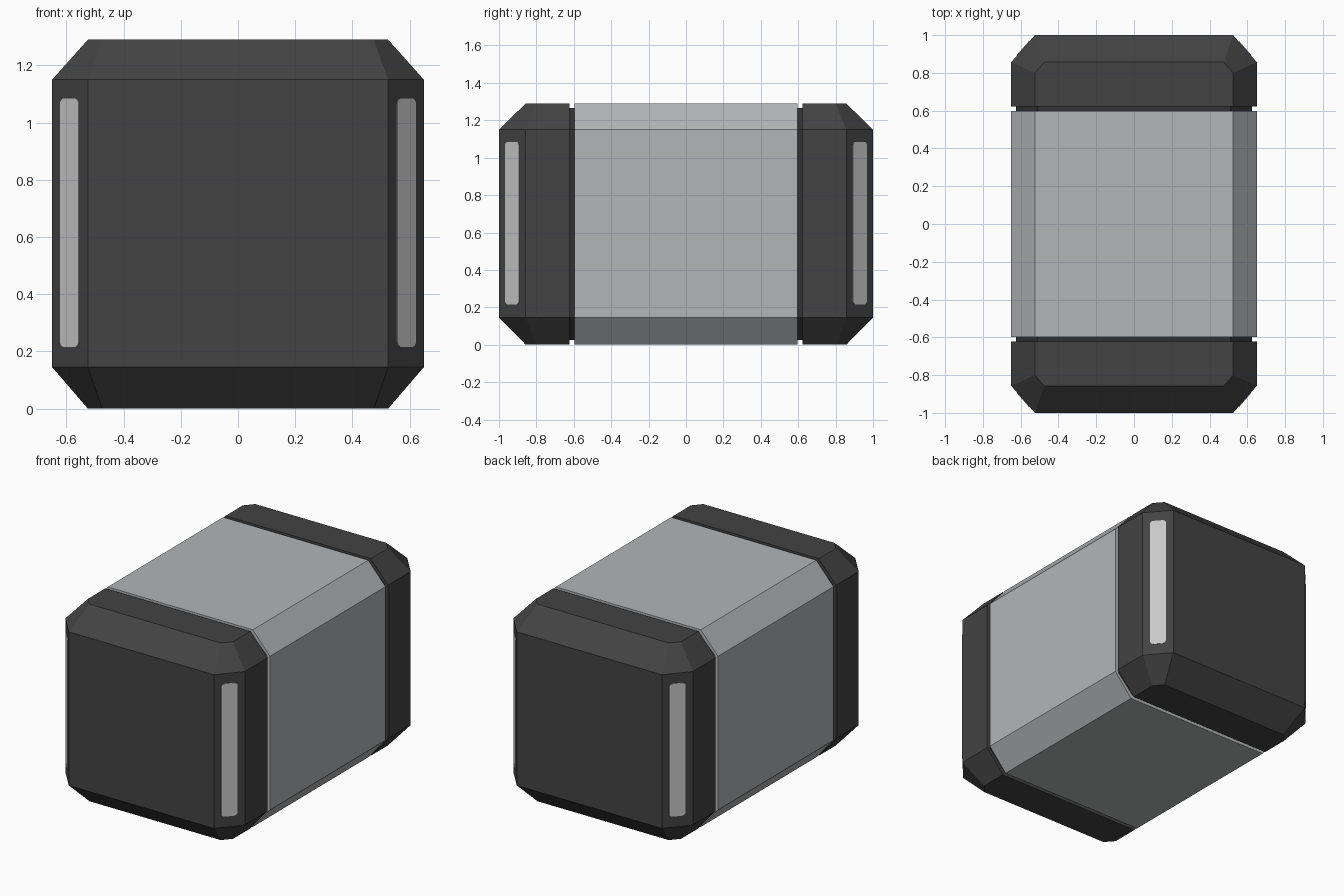
import bpy, bmesh, math
from mathutils import Vector

if "Cube" in bpy.data.objects:
    bpy.data.objects.remove(bpy.data.objects["Cube"])

W, WI = 0.65, 0.525            # outer half width, half width at chamfer
Z0, Z1, Z2, Z3 = 0.0, 0.145, 1.15, 1.29


def material(name, v):
    m = bpy.data.materials.new(name)
    m.diffuse_color = (v[0], v[1], v[2], 1)
    m.use_nodes = True
    m.node_tree.nodes["Principled BSDF"].inputs["Base Color"].default_value = m.diffuse_color
    return m


dark = material("charcoal", (0.056, 0.056, 0.056))
groove = material("groove black", (0.032, 0.032, 0.032))
light = material("body grey", (0.45, 0.46, 0.47))
pale = material("strip grey", (0.58, 0.58, 0.58))


def finish(name, bm, mat):
    bmesh.ops.recalc_face_normals(bm, faces=bm.faces)
    me = bpy.data.meshes.new(name)
    bm.to_mesh(me)
    bm.free()
    me.materials.append(mat)
    ob = bpy.data.objects.new(name, me)
    bpy.context.collection.objects.link(ob)
    return ob


def loft(name, rings, mat):
    """Skin a list of closed rings and cap both ends."""
    bm = bmesh.new()
    rows = [[bm.verts.new(p) for p in r] for r in rings]
    n = len(rows[0])
    for a, b in zip(rows, rows[1:]):
        for i in range(n):
            j = (i + 1) % n
            bm.faces.new((a[i], a[j], b[j], b[i]))
    bm.faces.new(rows[0])
    bm.faces.new(rows[-1])
    return finish(name, bm, mat)


def octagon(y, inset=0.0):
    w, wi, d = W - inset, WI - inset * 0.6, inset
    half = [(wi, Z0 + d), (w, Z1), (w, Z2), (wi, Z3 - d)]
    return [(x, y, z) for x, z in half] + [(-x, y, z) for x, z in reversed(half)]


# light middle body and the recessed necks beside it
loft("middle_body", [octagon(-0.597), octagon(0.597)], light)
for s, side in ((-1, "front"), (1, "back")):
    loft(side + "_groove_neck", [octagon(s * 0.59, 0.024), octagon(s * 0.63, 0.024)], groove)

    # bumper cap: horizontal rings with every outer edge chamfered
    def ring(z, wide, corner_y, corner_x, front_y):
        half = [(wide, 0.622), (wide, corner_y), (corner_x, front_y)]
        return [(x, s * y, z) for x, y in half] + [(-x, s * y, z) for x, y in reversed(half)]
    small = (WI, 0.80, 0.475, 0.857)
    big = (W, 0.857, WI, 1.0)
    loft(side + "_bumper_cap", [ring(Z0, *small), ring(Z1, *big),
                                ring(Z2, *big), ring(Z3, *small)], dark)

    # rounded strips on the vertical corner chamfers
    for sx, lr in ((-1, "left"), (1, "right")):
        centre = Vector((sx * (W + WI) / 2, s * (0.857 + 1.0) / 2, 0.65))
        u = Vector((sx * (W - WI), s * (0.857 - 1.0), 0)).normalized()
        n = Vector((sx * abs(u.y), s * abs(u.x), 0))
        hw, hh, r = 0.05, 0.435, 0.022
        outline = []
        for k, (cx, cz) in enumerate(((1, 1), (-1, 1), (-1, -1), (1, -1))):
            for i in range(5):
                a = math.radians(90 * k + 22.5 * i)
                outline.append((cx * (hw - r) + r * math.cos(a),
                                cz * (hh - r) + r * math.sin(a)))
        rings = [[centre + u * p + Vector((0, 0, q)) + n * d for p, q in outline]
                 for d in (-0.002, 0.003)]
        loft(f"{side}_{lr}_corner_strip", rings, pale)
